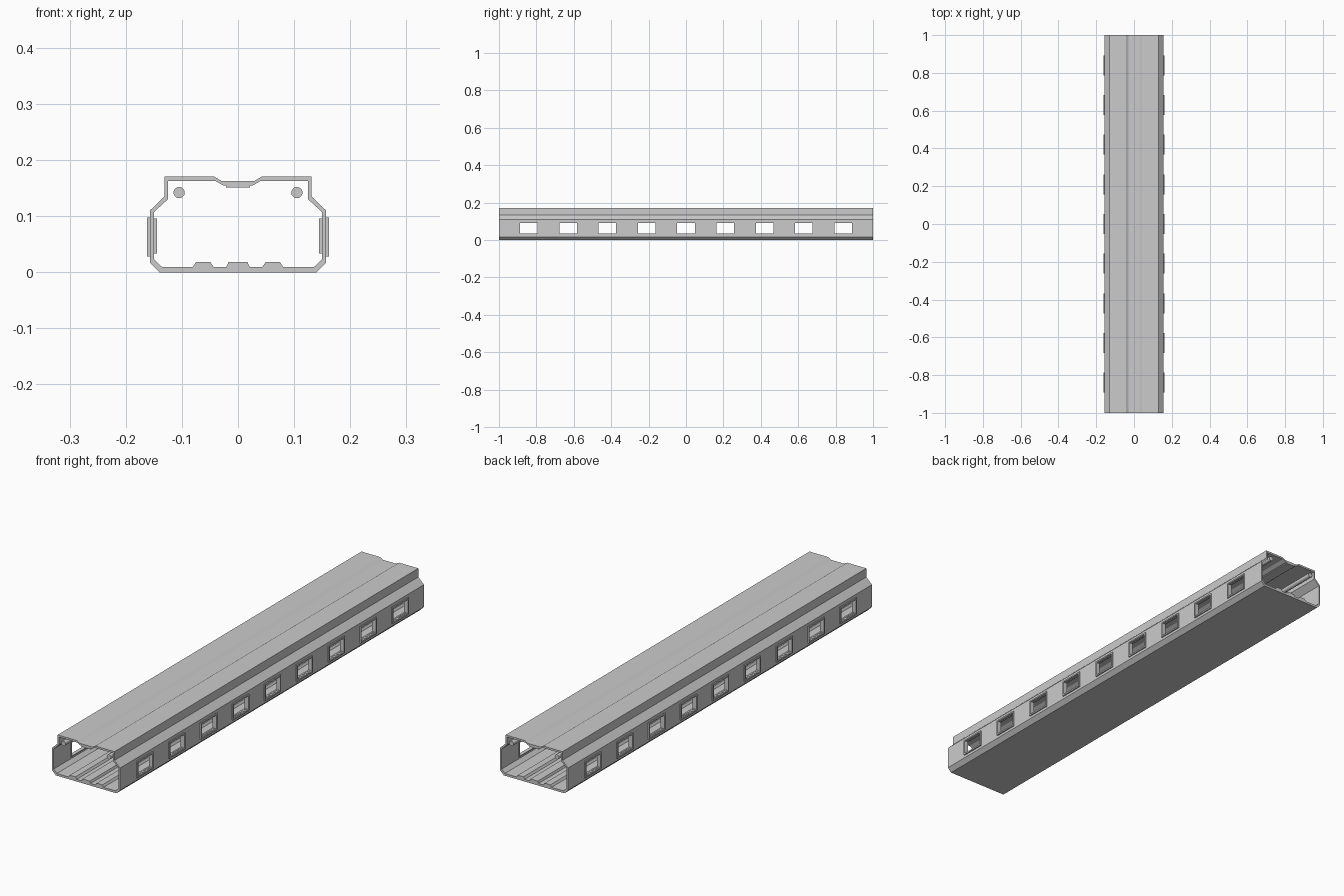
import bpy, bmesh, math

if "Cube" in bpy.data.objects:
    bpy.data.objects.remove(bpy.data.objects["Cube"])


def finish(name, bm):
    bmesh.ops.recalc_face_normals(bm, faces=bm.faces)
    mesh = bpy.data.meshes.new(name)
    bm.to_mesh(mesh)
    bm.free()
    ob = bpy.data.objects.new(name, mesh)
    bpy.context.collection.objects.link(ob)
    return ob


def prism(name, profile):
    """Extrude an (x, z) outline along the whole length."""
    bm = bmesh.new()
    face = bm.faces.new([bm.verts.new((x, -1, z)) for x, z in profile])
    ext = bmesh.ops.extrude_face_region(bm, geom=[face])["geom"]
    bmesh.ops.translate(bm, vec=(0, 2, 0),
                        verts=[v for v in ext if isinstance(v, bmesh.types.BMVert)])
    return finish(name, bm)


def add_box(bm, x0, x1, y0, y1, z0, z1):
    verts = bmesh.ops.create_cube(bm, size=1)["verts"]
    bmesh.ops.scale(bm, vec=(x1 - x0, y1 - y0, z1 - z0), verts=verts)
    bmesh.ops.translate(bm, vec=((x0 + x1) / 2, (y0 + y1) / 2, (z0 + z1) / 2), verts=verts)


def add_ring(bm, x0, x1, y, hy, z0, z1, t):
    """Rectangular frame in the y-z plane with bars of width t."""
    loops = []
    for x, i in ((x0, 0), (x1, 0), (x1, t), (x0, t)):
        a, b, c = hy - i, z0 + i, z1 - i
        loops.append([bm.verts.new((x, y + dy, z))
                      for dy, z in ((-a, b), (a, b), (a, c), (-a, c))])
    for k in range(4):
        p, q = loops[k], loops[(k + 1) % 4]
        for j in range(4):
            n = (j + 1) % 4
            bm.faces.new((p[j], p[n], q[n], q[j]))


def mirrored(half):
    return half + [(-x, z) for x, z in reversed(half)]


# Hollow body shell
outer = mirrored([(0.14, 0), (0.157, 0.017), (0.157, 0.11), (0.131, 0.135),
                  (0.131, 0.171), (0.043, 0.171), (0.03, 0.163)])
inner = mirrored([(0.135, 0.009), (0.15, 0.023), (0.15, 0.107), (0.125, 0.13),
                  (0.125, 0.163), (0.041, 0.163), (0.027, 0.155)])
bm = bmesh.new()
loops = [[bm.verts.new((x, y, z)) for x, z in prof]
         for prof, y in ((outer, -1), (outer, 1), (inner, 1), (inner, -1))]
count = len(outer)
for k in range(4):
    p, q = loops[k], loops[(k + 1) % 4]
    for j in range(count):
        n = (j + 1) % count
        bm.faces.new((p[j], p[n], q[n], q[j]))
shell = finish("body_shell", bm)

# Window openings cut through both side walls
window_ys = [-0.84 + 0.21 * i for i in range(9)]
bm = bmesh.new()
for y in window_ys:
    add_box(bm, -0.2, 0.2, y - 0.047, y + 0.047, 0.035, 0.0935)
cutter = finish("window_cutter", bm)
cutter.hide_render = True
mod = shell.modifiers.new("windows", "BOOLEAN")
mod.operation = "DIFFERENCE"
mod.solver = "EXACT"
mod.object = cutter
bpy.context.view_layer.objects.active = shell
bpy.ops.object.modifier_apply(modifier=mod.name)
bpy.data.objects.remove(cutter)

# Window frames, outside and inside each wall
for side, s in (("left", -1), ("right", 1)):
    bm = bmesh.new()
    for y in window_ys:
        add_ring(bm, s * 0.156, s * 0.162, y, 0.053, 0.028, 0.0975, 0.006)
        add_ring(bm, s * 0.144, s * 0.151, y, 0.05, 0.033, 0.0955, 0.003)
    finish("window_frames_" + side, bm)

# Floor ribs
for name, xs in (("center", (-0.021, -0.017, 0.017, 0.021)),
                 ("right", (0.043, 0.049, 0.075, 0.081)),
                 ("left", (-0.081, -0.075, -0.049, -0.043))):
    a, b, c, d = xs
    prism("floor_rib_" + name, [(a, 0.0085), (d, 0.0085), (c, 0.018), (b, 0.018)])

# Strip under the roof channel
prism("roof_strip", [(-0.021, 0.151), (0.021, 0.151), (0.021, 0.1555), (-0.021, 0.1555)])

# Round rails under the upper corners
for side, s in (("left", -1), ("right", 1)):
    rail = prism("rail_" + side,
                 [(s * 0.105 + 0.01 * math.cos(k * math.pi / 8),
                   0.142 + 0.01 * math.sin(k * math.pi / 8)) for k in range(16)])
    bpy.ops.object.select_all(action="DESELECT")
    rail.select_set(True)
    bpy.context.view_layer.objects.active = rail
    bpy.ops.object.shade_smooth_by_angle(angle=math.radians(35))
